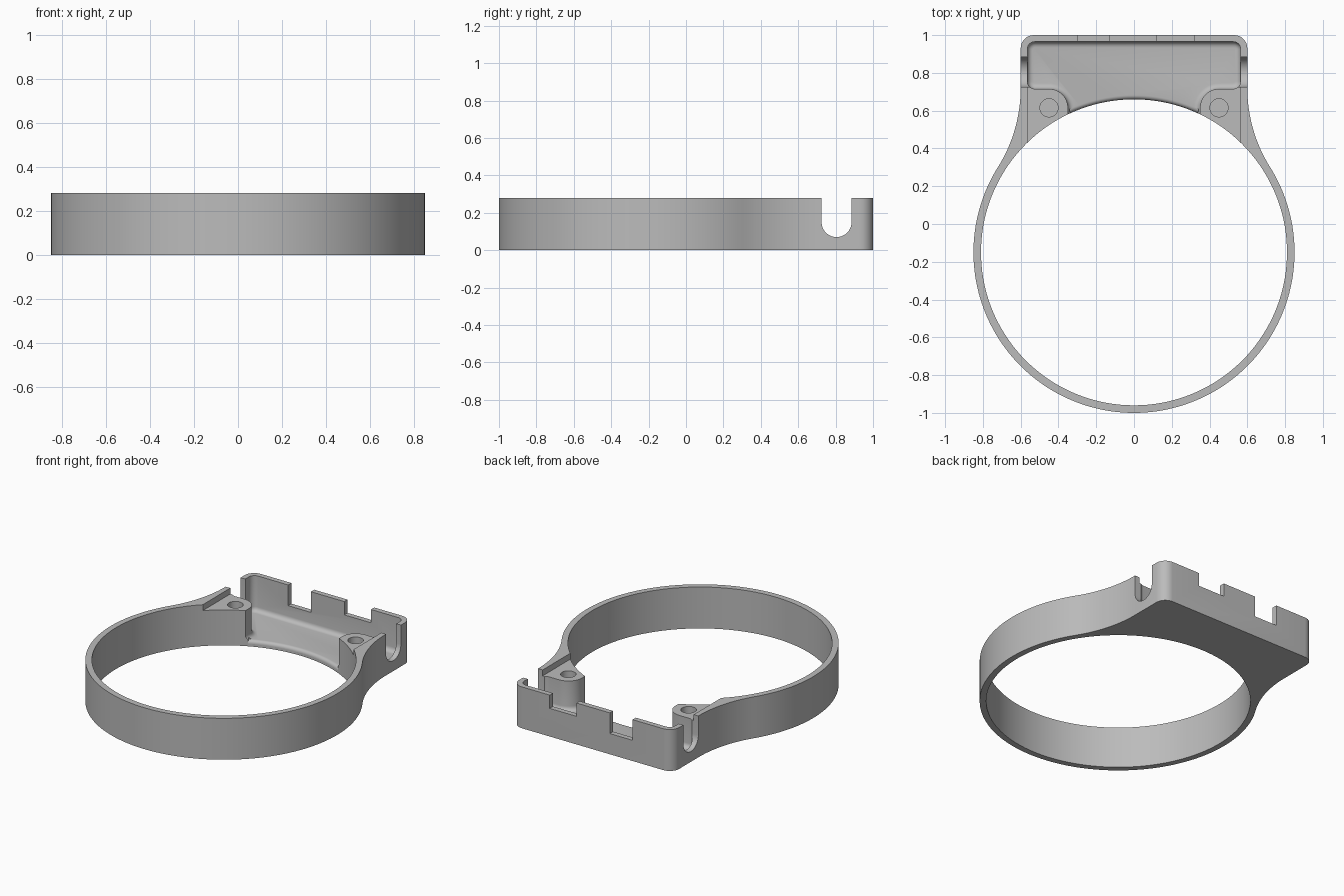
import bpy, bmesh
from math import sin, cos, radians, atan2, degrees
from mathutils import Vector

if "Cube" in bpy.data.objects:
    bpy.data.objects.remove(bpy.data.objects["Cube"])

HEIGHT, FLOOR = 0.28, 0.04
RING_Y, R_OUT, R_IN = -0.15, 0.85, 0.81

grey = bpy.data.materials.new("plain grey")
grey.use_nodes = True
grey.diffuse_color = (0.5, 0.5, 0.5, 1)
grey.node_tree.nodes["Principled BSDF"].inputs["Base Color"].default_value = (0.5, 0.5, 0.5, 1)


def arc(cx, cy, r, a0, a1, n):
    angles = [radians(a0 + (a1 - a0) * i / n) for i in range(n + 1)]
    return [(cx + r * cos(a), cy + r * sin(a)) for a in angles]


def mirrored(half):
    """Close a right-hand half outline with its mirror image, dropping repeats."""
    out = []
    for p in half + [(-x, y) for x, y in reversed(half)]:
        if all((Vector(p) - Vector(q)).length > 1e-4 for q in out):
            out.append(p)
    return out


def finish(name, bm):
    bmesh.ops.recalc_face_normals(bm, faces=bm.faces)
    mesh = bpy.data.meshes.new(name)
    bm.to_mesh(mesh)
    bm.free()
    mesh.materials.append(grey)
    obj = bpy.data.objects.new(name, mesh)
    bpy.context.collection.objects.link(obj)
    return obj


def prism(name, outline, z0, z1, fillet=0, to3d=lambda u, v, w: (u, v, w)):
    """Extrude an outline from z0 to z1, optionally rounding its lower rim."""
    bm = bmesh.new()
    base = bm.faces.new([bm.verts.new(to3d(u, v, z0)) for u, v in outline])
    rim = list(base.edges)
    geom = bmesh.ops.extrude_face_region(bm, geom=[base], use_keep_orig=True)["geom"]
    shift = Vector(to3d(0, 0, z1)) - Vector(to3d(0, 0, z0))
    bmesh.ops.translate(bm, vec=shift, verts=[g for g in geom if isinstance(g, bmesh.types.BMVert)])
    bmesh.ops.recalc_face_normals(bm, faces=bm.faces)
    if fillet:
        bmesh.ops.bevel(bm, geom=rim, offset=fillet, offset_type='OFFSET',
                        segments=5, profile=0.5, affect='EDGES')
    return finish(name, bm)


def box(name, x0, x1, y0, y1, z0, z1):
    return prism(name, [(x0, y0), (x1, y0), (x1, y1), (x0, y1)], z0, z1)


# Body outline: round band flowing into a rectangular housing
FLARE_R, FLARE_X, FLARE_Y = 0.789, 1.389, 0.72
join = degrees(atan2(FLARE_Y - RING_Y, FLARE_X))
body = prism("strap_ring_housing", mirrored(
    arc(0, RING_Y, R_OUT, -90, join, 60)
    + arc(FLARE_X, FLARE_Y, FLARE_R, 180 + join, 180, 16)
    + arc(0.53, 0.93, 0.07, 0, 90, 8)), 0, HEIGHT)

cutters = []

# Round opening
cutters.append(prism("opening_cutter", arc(0, RING_Y, R_IN, 0, 360, 144)[:-1], -0.1, 0.5))

# Pocket around the two screw bosses, with a filleted floor
cutters.append(prism("pocket_cutter", mirrored(
    [(0.35, 0.45)]
    + arc(0.45, 0.615, 0.1, 180, 90, 12)
    + arc(0.525, 0.755, 0.04, -90, 0, 6)
    + arc(0.525, 0.925, 0.04, 0, 90, 6)), FLOOR, 0.5, fillet=0.03))

# Lowered shelf on top of the bosses
cutters.append(box("shelf_cutter", -0.565, 0.565, 0.3, 0.735, 0.24, 0.5))

# Blind screw holes
for side in (-1, 1):
    cutters.append(prism("screw_hole_cutter", arc(side * 0.45, 0.615, 0.048, 0, 360, 32)[:-1], 0.07, 0.4))

# U-shaped slot through both side walls
cutters.append(prism("side_slot_cutter",
                     arc(0.805, 0.15, 0.08, 180, 360, 20) + [(0.885, 0.5), (0.725, 0.5)],
                     -1, 1, to3d=lambda u, v, w: (w, u, v)))

# Notches in the back wall
cutters.append(box("deep_notch_cutter", -0.30, -0.13, 0.9, 1.1, 0.14, 0.5))
cutters.append(box("shallow_notch_cutter", 0.12, 0.32, 0.9, 1.1, 0.19, 0.5))

# Rounded floor lip where the pocket meets the opening
lip = 0.022
profile = [(R_IN - 0.03, FLOOR - lip)]
profile += [(R_IN + lip - lip * cos(radians(a)), FLOOR - lip + lip * sin(radians(a)))
            for a in range(0, 91, 15)]
profile += [(R_IN + lip, FLOOR + 0.01), (R_IN - 0.03, FLOOR + 0.01)]
bm = bmesh.new()
rows = []
for i in range(25):
    a = radians(65.5 + 49 * i / 24)
    rows.append([bm.verts.new((r * cos(a), RING_Y + r * sin(a), z)) for r, z in profile])
for r0, r1 in zip(rows, rows[1:]):
    for k in range(len(profile)):
        j = (k + 1) % len(profile)
        bm.faces.new((r0[k], r0[j], r1[j], r1[k]))
bm.faces.new(rows[0])
bm.faces.new(rows[-1])
cutters.append(finish("floor_lip_cutter", bm))

# Carve the body
bpy.ops.object.select_all(action='DESELECT')
bpy.context.view_layer.objects.active = body
body.select_set(True)
for c in cutters:
    c.hide_render = True
    mod = body.modifiers.new(c.name, 'BOOLEAN')
    mod.operation, mod.solver, mod.object = 'DIFFERENCE', 'EXACT', c
    bpy.ops.object.modifier_apply(modifier=mod.name)
    bpy.data.objects.remove(c)

bpy.ops.object.shade_smooth_by_angle(angle=radians(30))
